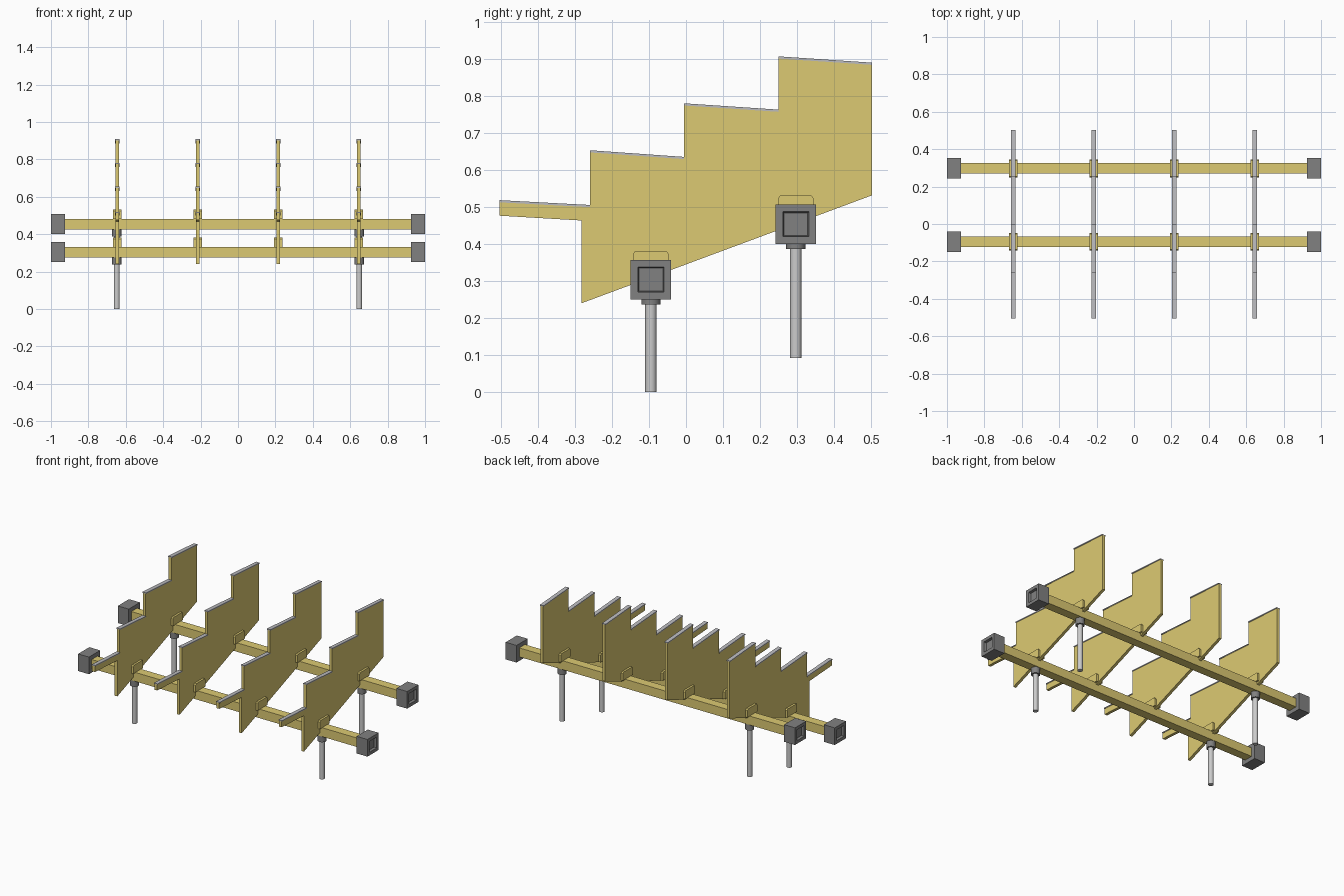
import bpy, bmesh, math
from mathutils import Vector

if "Cube" in bpy.data.objects:
    bpy.data.objects.remove(bpy.data.objects["Cube"])


def mat(name, col):
    m = bpy.data.materials.new(name)
    m.diffuse_color = (*col, 1)
    m.use_nodes = True
    m.node_tree.nodes["Principled BSDF"].inputs["Base Color"].default_value = m.diffuse_color
    return m


GOLD = mat("gold_paint", (0.72, 0.59, 0.17))
DARK = mat("dark_plastic", (0.22, 0.22, 0.22))
STEEL = mat("steel", (0.65, 0.65, 0.65))
TRIM = mat("trim_grey", (0.5, 0.5, 0.52))


def finish(bm, name, m):
    bmesh.ops.recalc_face_normals(bm, faces=bm.faces)
    me = bpy.data.meshes.new(name)
    bm.to_mesh(me)
    bm.free()
    me.materials.append(m)
    ob = bpy.data.objects.new(name, me)
    bpy.context.collection.objects.link(ob)
    return ob


def extrude_x(name, profile, x, width, m):
    """Extrude a (y, z) outline along x, centred on x."""
    bm = bmesh.new()
    f = bm.faces.new([bm.verts.new((x - width / 2, y, z)) for y, z in profile])
    r = bmesh.ops.extrude_face_region(bm, geom=[f])
    vs = [g for g in r["geom"] if isinstance(g, bmesh.types.BMVert)]
    bmesh.ops.translate(bm, verts=vs, vec=(width, 0, 0))
    return finish(bm, name, m)


def rect(y, z, w, h):
    return [(y - w/2, z - h/2), (y + w/2, z - h/2), (y + w/2, z + h/2), (y - w/2, z + h/2)]


def cylinder(name, x, y, z0, z1, r, m, sides=24):
    bpy.ops.mesh.primitive_cylinder_add(vertices=sides, radius=r, depth=z1 - z0,
                                        location=(x, y, (z0 + z1) / 2))
    ob = bpy.context.object
    ob.name = name
    ob.data.materials.append(m)
    bpy.ops.object.shade_smooth_by_angle()


# Stepped plate outline and its sloping treads
treads = [((-0.505, 0.513), (-0.26, 0.500)), ((-0.26, 0.648), (-0.005, 0.630)),
          ((-0.005, 0.775), (0.25, 0.758)), ((0.25, 0.902), (0.503, 0.885))]
outline = [p for t in treads for p in t] + [
    (0.503, 0.532), (-0.283, 0.24), (-0.283, 0.464), (-0.505, 0.477)]
beams = [("front", -0.095, 0.304, 0.0), ("rear", 0.297, 0.454, 0.092)]

for i, x in enumerate((-0.645, -0.215, 0.215, 0.645)):
    extrude_x(f"stepped_plate_{i}", outline, x, 0.018, GOLD)
    # Grey trim on each tread
    for k, (a, b) in enumerate(treads):
        extrude_x(f"tread_trim_{i}_{k}",
                  [a, b, (b[0], b[1] + 0.006), (a[0], a[1] + 0.006)], x, 0.025, TRIM)
    # Clamp lugs either side of the plate, on top of each beam
    for name, y, z, foot in beams:
        b, t = z + 0.026, z + 0.078
        lug = [(y - .048, b), (y + .048, b), (y + .048, t - .008), (y + .042, t),
               (y - .042, t), (y - .048, t - .008)]
        for s in (-1, 1):
            extrude_x(f"{name}_lug_{i}_{s}", lug, x + s * 0.0155, 0.013, GOLD)

for name, y, z, foot in beams:
    extrude_x(f"{name}_beam", rect(y, z, 0.056, 0.056), 0, 1.88, GOLD)
    for s in (-1, 1):
        # End block with a shallow recess in its outer face
        cap = extrude_x(f"{name}_end_block_{s}", rect(y, z, 0.11, 0.107), s * 0.9625, 0.075, DARK)
        bm = bmesh.new()
        bm.from_mesh(cap.data)
        bm.faces.ensure_lookup_table()
        end = max(bm.faces, key=lambda f: s * f.calc_center_median().x)
        bmesh.ops.inset_region(bm, faces=[end], thickness=0.028, depth=0)
        bmesh.ops.inset_region(bm, faces=[end], thickness=0.004, depth=-0.015)
        bm.to_mesh(cap.data)
        bm.free()
        # Leg and its collar
        cylinder(f"{name}_leg_{s}", s * 0.648, y, foot, z - 0.025, 0.0155, STEEL)
        cylinder(f"{name}_leg_collar_{s}", s * 0.648, y, z - 0.067, z - 0.027, 0.026, DARK)
